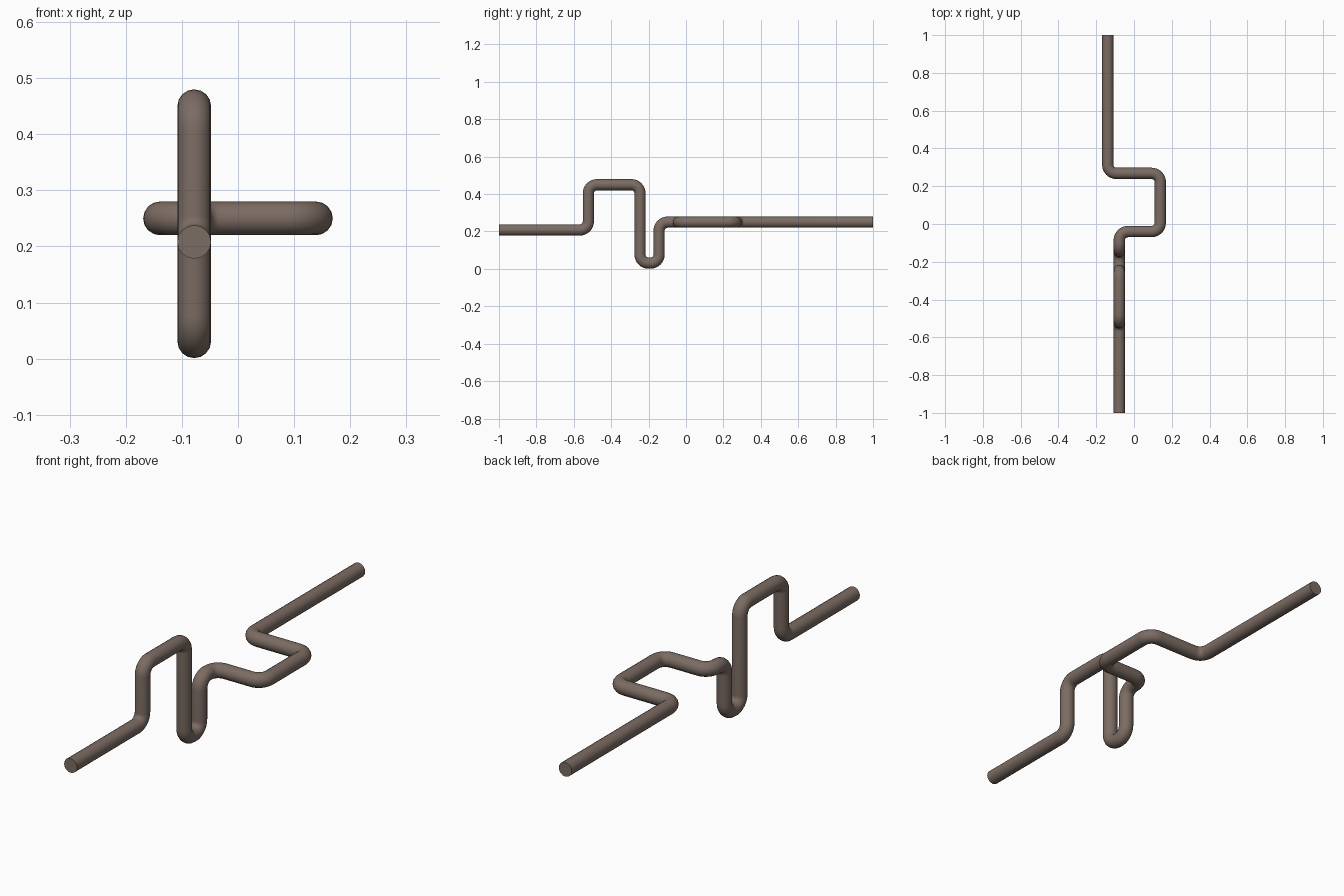
import bpy, math
from mathutils import Vector

if "Cube" in bpy.data.objects:
    bpy.data.objects.remove(bpy.data.objects["Cube"])

RADIUS = 0.03
BEND = 0.046
STEPS = 8

# Corner points of the bent pipe, front to back
X0, X1 = -0.078, 0.139
corners = [Vector(p) for p in (
    (X0, -1.0, 0.208), (X0, -0.522, 0.208), (X0, -0.522, 0.45),
    (X0, -0.246, 0.45), (X0, -0.246, 0.031), (X0, -0.144, 0.031),
    (X0, -0.144, 0.25), (X0, -0.04, 0.25), (X1, -0.04, 0.25),
    (X1, 0.268, 0.25), (-X1, 0.268, 0.25), (-X1, 1.0, 0.25))]


def rounded(points):
    """Replace every inner right-angle corner with a circular bend."""
    path = [points[0]]
    for prev, corner, nxt in zip(points, points[1:], points[2:]):
        a = (prev - corner).normalized()
        b = (nxt - corner).normalized()
        centre = corner + (a + b) * BEND
        for i in range(STEPS + 1):
            t = i / STEPS * math.pi / 2
            path.append(centre - (b * math.cos(t) + a * math.sin(t)) * BEND)
    return path + [points[-1]]


# Sweep a round section along the path
path = rounded(corners)
curve = bpy.data.curves.new("bent_pipe", 'CURVE')
curve.dimensions = '3D'
curve.twist_mode = 'MINIMUM'
curve.bevel_depth = RADIUS
curve.bevel_resolution = 6
curve.use_fill_caps = True
spline = curve.splines.new('POLY')
spline.points.add(len(path) - 1)
for pt, co in zip(spline.points, path):
    pt.co = (*co, 1.0)

pipe = bpy.data.objects.new("bent_pipe", curve)
bpy.context.collection.objects.link(pipe)
bpy.context.view_layer.objects.active = pipe
pipe.select_set(True)
bpy.ops.object.convert(target='MESH')
pipe = bpy.context.object
bpy.ops.object.shade_smooth_by_angle(angle=math.radians(40))

# Dull brown metal
mat = bpy.data.materials.new("brown_metal")
mat.diffuse_color = (0.2, 0.15, 0.125, 1.0)
mat.use_nodes = True
mat.node_tree.nodes["Principled BSDF"].inputs["Base Color"].default_value = mat.diffuse_color
pipe.data.materials.clear()
pipe.data.materials.append(mat)
